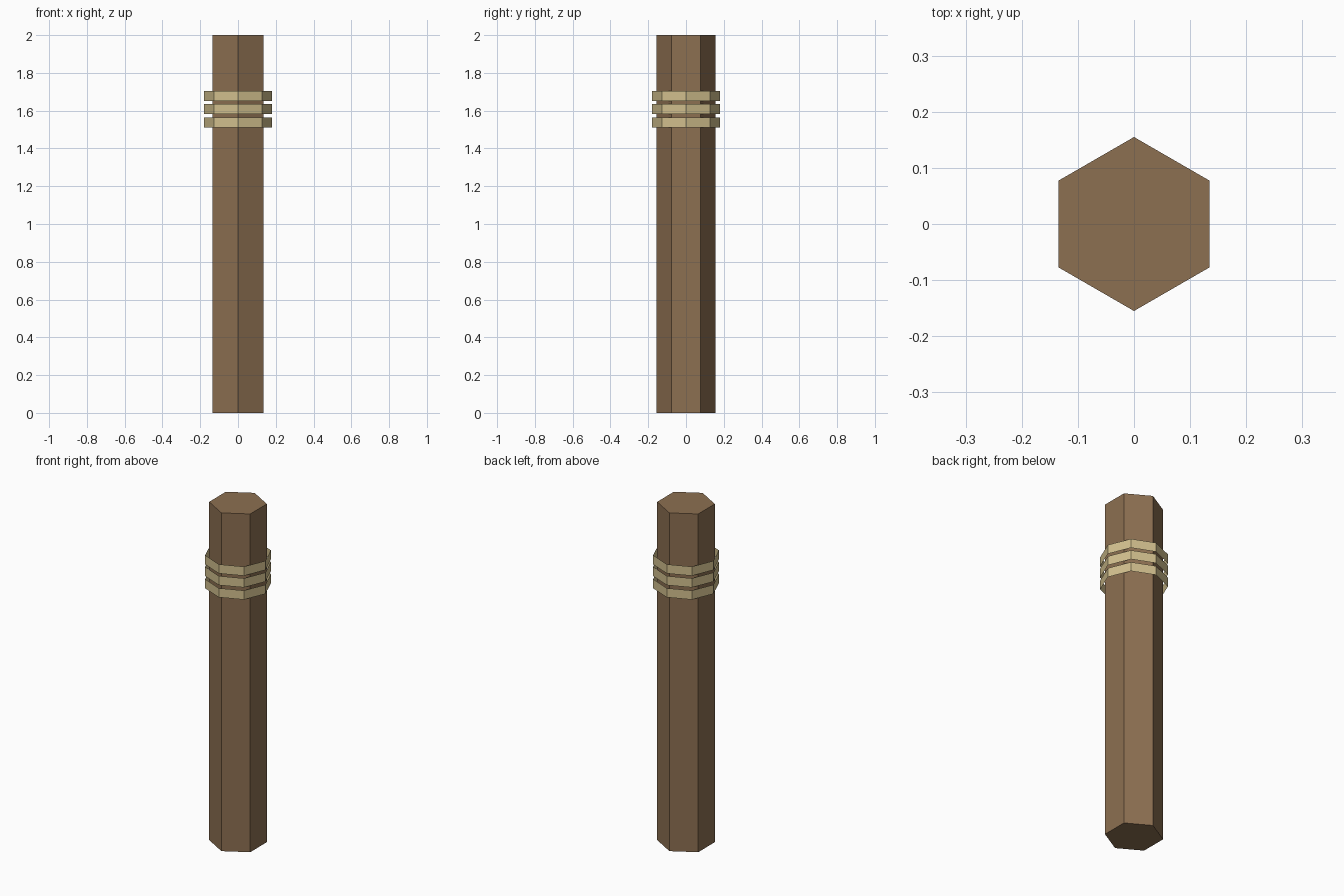
import bpy
import bmesh
from math import cos, sin, tau

cube = bpy.data.objects.get("Cube")
if cube:
    bpy.data.objects.remove(cube, do_unlink=True)


def srgb(r, g, b):
    return tuple((c / 255) ** 2.2 for c in (r, g, b)) + (1.0,)


def material(name, colour):
    mat = bpy.data.materials.new(name)
    mat.use_nodes = True
    mat.diffuse_color = colour
    bsdf = mat.node_tree.nodes["Principled BSDF"]
    bsdf.inputs["Base Color"].default_value = colour
    bsdf.inputs["Roughness"].default_value = 0.9
    return mat


def prism(name, sides, radius, bottom, top, mat, capped):
    """Upright prism with a corner on the y axis, open-ended unless capped."""
    bm = bmesh.new()
    low, high = [
        [bm.verts.new((radius * sin(tau * i / sides), -radius * cos(tau * i / sides), z))
         for i in range(sides)]
        for z in (bottom, top)
    ]
    for i in range(sides):
        j = (i + 1) % sides
        bm.faces.new((low[i], low[j], high[j], high[i]))
    if capped:
        bm.faces.new(low[::-1])
        bm.faces.new(high)
    mesh = bpy.data.meshes.new(name)
    bm.to_mesh(mesh)
    bm.free()
    mesh.materials.append(mat)
    obj = bpy.data.objects.new(name, mesh)
    bpy.context.collection.objects.link(obj)
    return obj


wood = material("brown wood", srgb(139, 111, 82))
rope = material("pale rope", srgb(208, 190, 140))

# Six-sided post
prism("post", 6, 0.155, 0, 2, wood, True)

# Three loose, open eight-sided rope bands
for n, centre in enumerate((1.537, 1.609, 1.678)):
    prism(f"rope_band_{n + 1}", 8, 0.179, centre - 0.027, centre + 0.027, rope, False)
